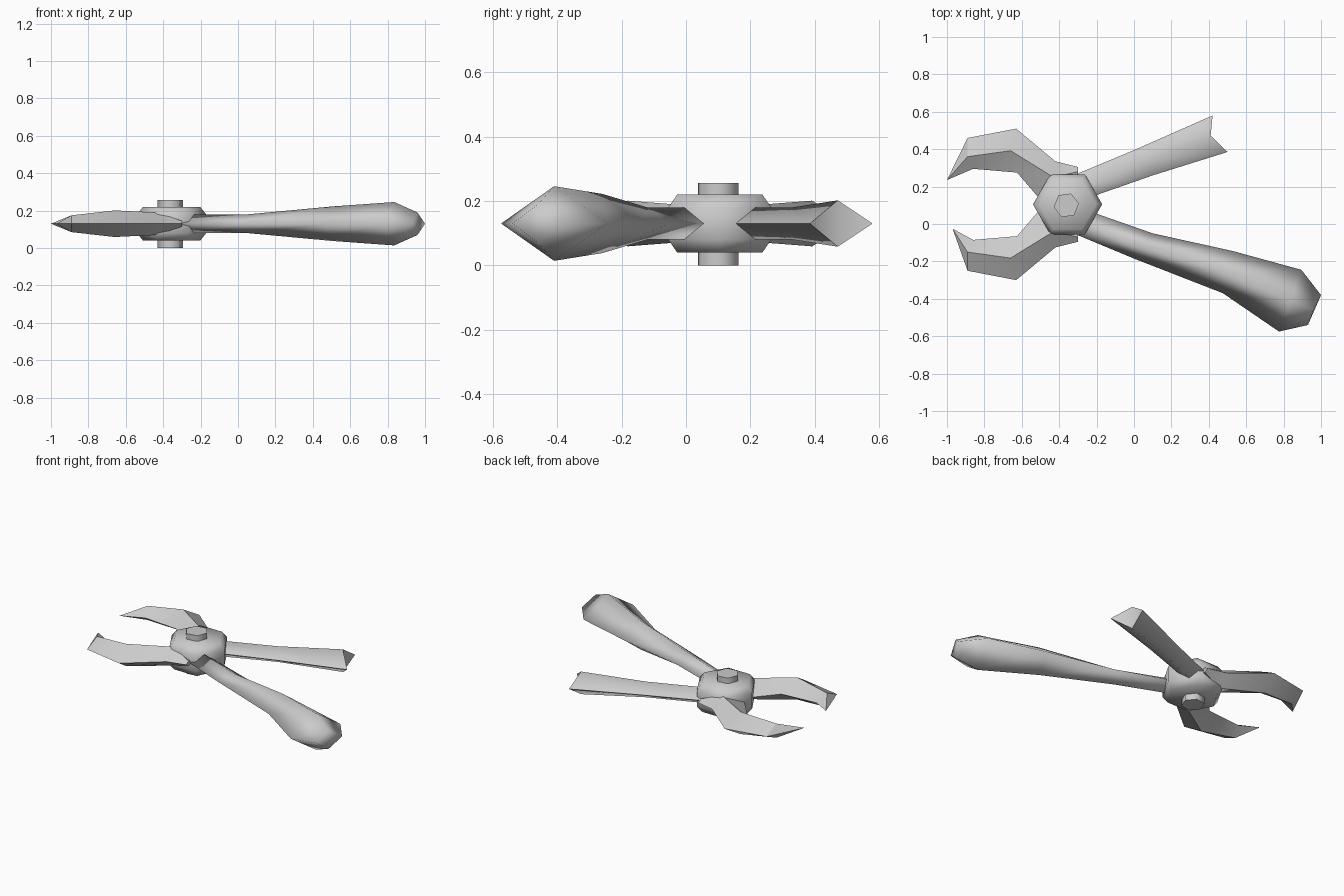
import bpy, bmesh, math

cube = bpy.data.objects.get("Cube")
if cube:
    bpy.data.objects.remove(cube, do_unlink=True)

steel = bpy.data.materials.new("grey_steel")
steel.use_nodes = True
GREY = (0.6, 0.6, 0.6, 1)
steel.diffuse_color = GREY
steel.node_tree.nodes["Principled BSDF"].inputs["Base Color"].default_value = GREY

MID_Z = 0.13    # height of the parting plane
AXIS_Y = 0.105  # line the two arms mirror across


def loft(name, rings, angle, notch=False, tip=None):
    """Skin a list of equal rings, closing the ends with faces or a tip."""
    bm = bmesh.new()
    loops = [[bm.verts.new(p) for p in ring] for ring in rings]
    n = len(loops[0])
    for a, b in zip(loops, loops[1:]):
        for i in range(n):
            j = (i + 1) % n
            bm.faces.new((a[i], a[j], b[j], b[i]))
    bm.faces.new(loops[0])
    end = loops[-1]
    if tip:
        point = bm.verts.new(tip)
        for i in range(n):
            bm.faces.new((end[i], end[(i + 1) % n], point))
    elif notch:
        bm.faces.new((end[0], end[1], end[3]))
        bm.faces.new((end[1], end[2], end[3]))
    else:
        bm.faces.new(end)
    bmesh.ops.recalc_face_normals(bm, faces=bm.faces)
    mesh = bpy.data.meshes.new(name)
    bm.to_mesh(mesh)
    bm.free()
    mesh.materials.append(steel)
    obj = bpy.data.objects.new(name, mesh)
    bpy.context.collection.objects.link(obj)
    bpy.ops.object.select_all(action='DESELECT')
    obj.select_set(True)
    bpy.context.view_layer.objects.active = obj
    bpy.ops.object.shade_smooth_by_angle(angle=math.radians(angle))
    return obj


def diamond(outer, ridge, inner, half):
    """Four-cornered section: two edges on the parting plane, two ridges."""
    return [(*outer, MID_Z), (*ridge, MID_Z + half), (*inner, MID_Z), (*ridge, MID_Z - half)]


def hexagon(x, y, z, radius, turn=0):
    return [(x + radius * math.cos(turn + k * math.pi / 3),
             y + radius * math.sin(turn + k * math.pi / 3), z) for k in range(6)]


def mirrored(ring):
    return [(x, 2 * AXIS_Y - y, z) for x, y, z in ring]


# Hub with chamfered rims, and the pivot pin through it
loft("hub", [hexagon(-0.355, AXIS_Y, z, r) for z, r in
             ((0.04, 0.153), (0.08, 0.185), (0.18, 0.185), (0.22, 0.153))], 65)
loft("pivot_pin", [hexagon(-0.362, 0.1, z, 0.068, 0.14) for z in (0, 0.256)], 65)

# Long handle swelling to a knob
shaft = [diamond((-0.3, -0.06), (-0.25, 0), (-0.2, 0.055), 0.05),
         diamond((0, -0.185), (0.05, -0.12), (0.1, -0.05), 0.05)]
knob = [diamond((0.475, -0.37), (0.5, -0.26), (0.53, -0.145), 0.092),
        diamond((0.775, -0.575), (0.835, -0.41), (0.895, -0.245), 0.116),
        diamond((0.93, -0.54), (0.96, -0.46), (1.0, -0.38), 0.06)]
loft("long_handle", shaft + knob, 180)

# Short handle with a notched end
stub = diamond((0.42, 0.58), (0.41, 0.472), (0.5, 0.385), 0.072)
loft("short_handle", [mirrored(r) for r in shaft] + [stub], 75, notch=True)

# Pair of hooked jaws
jaw = [diamond((-0.3, 0.305), (-0.3, 0.28), (-0.3, 0.2), 0.015),
       diamond((-0.42, 0.335), (-0.43, 0.25), (-0.45, 0.07), 0.06),
       diamond((-0.63, 0.51), (-0.66, 0.392), (-0.625, 0.275), 0.071),
       diamond((-0.89, 0.46), (-0.89, 0.36), (-0.86, 0.295), 0.045)]
loft("back_jaw", jaw, 28, tip=(-1.0, 0.235, MID_Z))
loft("front_jaw", [mirrored(r) for r in jaw], 28, tip=(-0.97, -0.025, MID_Z))
